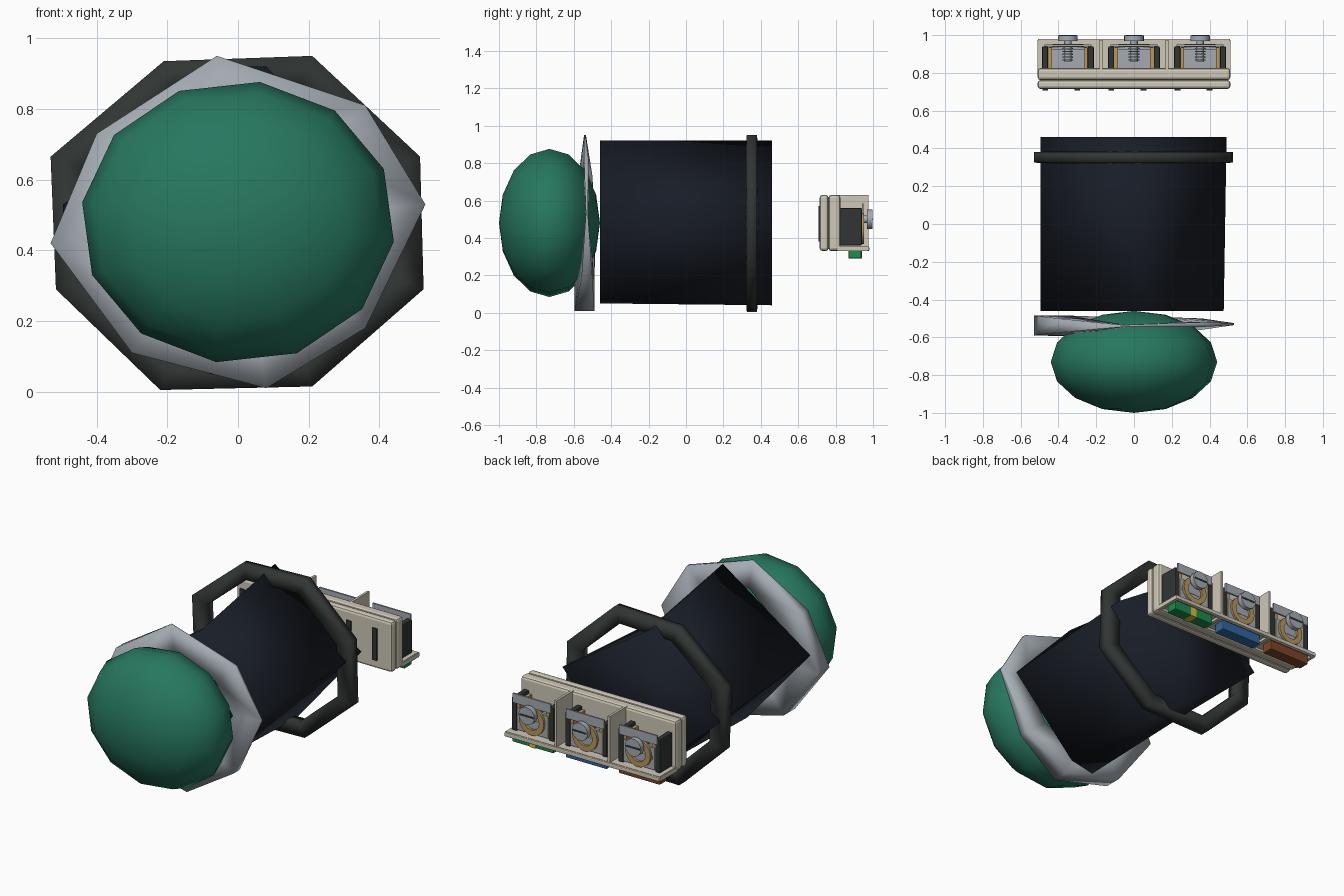
import bpy, bmesh, math
from mathutils import Matrix

if "Cube" in bpy.data.objects:
    bpy.data.objects.remove(bpy.data.objects["Cube"])


def mat(name, rgb):
    m = bpy.data.materials.new(name)
    m.diffuse_color = (*rgb, 1)
    m.use_nodes = True
    m.node_tree.nodes["Principled BSDF"].inputs["Base Color"].default_value = m.diffuse_color
    return m


GREEN = mat("lens_green", (0.02, 0.185, 0.115))
BLACK = mat("housing_black", (0.009, 0.012, 0.019))
DARK = mat("dark_grey", (0.03, 0.036, 0.033))
SILVER = mat("silver", (0.37, 0.41, 0.45))
BEIGE = mat("beige", (0.62, 0.58, 0.47))
BRASS = mat("brass", (0.48, 0.31, 0.1))
TABS = [mat("tab_brown", (0.2, 0.06, 0.02)), mat("tab_blue", (0.03, 0.13, 0.35)),
        mat("tab_green", (0.01, 0.27, 0.07))]


def finish(name, bm, material, smooth=True):
    bmesh.ops.recalc_face_normals(bm, faces=bm.faces)
    me = bpy.data.meshes.new(name)
    for f in bm.faces:
        f.smooth = smooth
    bm.to_mesh(me)
    bm.free()
    ob = bpy.data.objects.new(name, me)
    me.materials.append(material)
    bpy.context.collection.objects.link(ob)
    return ob


def loft(name, loops, material, closed=False, sharp=True):
    """Bridge equal-length loops; closed makes a ring, otherwise ends are capped."""
    bm = bmesh.new()
    rows = [[bm.verts.new(p) for p in loop] for loop in loops]
    n = len(rows[0])
    pairs = list(zip(rows, rows[1:])) + ([(rows[-1], rows[0])] if closed else [])
    for a, b in pairs:
        for i in range(n):
            j = (i + 1) % n
            bm.faces.new((a[i], a[j], b[j], b[i]))
    if not closed:
        bm.faces.new(rows[0])
        bm.faces.new(rows[-1])
    for row in rows:
        for i in range(n):
            bm.edges.get((row[i], row[(i + 1) % n])).smooth = not sharp
    return finish(name, bm, material)


def box(name, x, y, z, material, bevel=0.0):
    bm = bmesh.new()
    bmesh.ops.create_cube(bm, size=1)
    for v in bm.verts:
        for k, (lo, hi) in enumerate((x, y, z)):
            v.co[k] = lo if v.co[k] < 0 else hi
    ob = finish(name, bm, material, False)
    if bevel:
        m = ob.modifiers.new("bevel", "BEVEL")
        m.width, m.segments = bevel, 2
    return ob


def circle(x, y, z, r, segs):
    return [(x + r * math.cos(i * math.tau / segs), y, z + r * math.sin(i * math.tau / segs))
            for i in range(segs)]


def rod(name, x, z, y0, y1, r, material, segs=20):
    return loft(name, [circle(x, y, z, r, segs) for y in (y0, y1)], material)


def washer(name, x, z, y0, y1, r_in, r_out, material):
    return loft(name, [circle(x, y, z, r, 24) for r, y in
                       ((r_out, y0), (r_out, y1), (r_in, y1), (r_in, y0))], material, True)


# Domed lens
bm = bmesh.new()
bmesh.ops.create_uvsphere(bm, u_segments=12, v_segments=8, radius=1)
bm.transform(Matrix.Translation((0, -0.73, 0.48)) @ Matrix.Diagonal((0.445, 0.27, 0.4, 1))
             @ Matrix.Rotation(math.radians(8), 4, "Y") @ Matrix.Rotation(math.pi / 2, 4, "X"))
finish("lens", bm, GREEN)

# Bezel ring: x, z, front y, back y at each corner
C = 0.475
bezel = [(-.06, .95, -.545, -.535), (.36, .81, -.545, -.52), (.53, .53, -.535, -.525),
         (.36, .18, -.56, -.5), (.08, .01, -.595, -.49), (-.3, .11, -.595, -.49),
         (-.53, .42, -.59, -.485), (-.4, .73, -.575, -.5)]
K = 0.64
loft("bezel_ring", [[(x, f, z) for x, z, f, b in bezel],
                    [(x, b, z) for x, z, f, b in bezel],
                    [(x * K, b, C + (z - C) * K) for x, z, f, b in bezel],
                    [(x * K, f, C + (z - C) * K) for x, z, f, b in bezel]],
     SILVER, True, False)

# Low-sided housing
front = [(.475, .5), (.08, .92), (-.495, .53), (-.08, .05), (.07, .08)]
back = [(.49, .55), (-.08, .92), (-.495, .45), (-.05, .05), (.06, .04)]
loft("housing", [[(x, -.46, z) for x, z in front], [(x, .46, z) for x, z in back]],
     BLACK, sharp=False)

# Mounting nut
nut = [(.21, .95), (.515, .665), (.525, .29), (.21, .015),
       (-.22, .005), (-.515, .29), (-.53, .665), (-.21, .935)]
loft("mounting_nut", [[(x * k, y, C + (z - C) * k) for x, z in nut]
                      for k, y in ((1, .325), (1, .38), (.82, .385), (.82, .32))],
     DARK, True, False)

# Terminal block carcass
box("block_plate_front", (-.51, .51), (.715, .762), (.33, .63), BEIGE, .015)
box("block_plate_back", (-.51, .51), (.762, .825), (.33, .63), BEIGE, .015)
box("block_rail", (-.51, .51), (.955, .98), (.33, .355), BEIGE, .006)
box("block_floor", (-.505, .505), (.8, .97), (.345, .357), BEIGE)
for i, x in enumerate((-.5, -.175, .175, .5)):
    box(f"floor_rib_{i}", (x - .01, x + .01), (.81, .97), (.33, .355), BEIGE)
for i, x in enumerate((-.175, .175)):
    box(f"divider_{i}", (x - .007, x + .007), (.79, .975), (.35, .63), BEIGE)

# Terminal cells
for i, x in enumerate((-.35, 0, .35)):
    for s in (-1, 1):
        a, b = sorted((x + s * .105, x + s * .137))
        box(f"cheek_{i}_{s}", (a, b), (.82, .94), (.36, .56), DARK, .006)
        a, b = sorted((x + s * .085, x + s * .105))
        box(f"brass_side_{i}_{s}", (a, b), (.825, .935), (.37, .54), BRASS)
    for dx in (-.12, .05):
        box(f"pin_slot_{i}_{dx}", (x + dx - .015, x + dx + .015), (.708, .72), (.38, .57), DARK)
    box(f"clamp_tray_{i}", (x - .085, x + .085), (.825, .94), (.43, .45), SILVER)
    box(f"contact_plate_{i}", (x - .1, x + .1), (.925, .938), (.37, .5), SILVER)
    box(f"clamp_lip_{i}", (x - .125, x + .125), (.94, .95), (.53, .585), SILVER)
    washer(f"washer_{i}", x, .45, .936, .952, .05, .082, BRASS)
    rod(f"screw_shaft_{i}", x, .5, .86, .975, .02, SILVER, 12)
    for k in range(5):
        rod(f"thread_{i}_{k}", x, .5, .865 + k * .015, .872 + k * .015, .028, SILVER, 12)
    rod(f"screw_head_{i}", x, .5, .968, .998, .052, SILVER)
    box(f"screw_slot_{i}", (x - .046, x + .046), (.995, 1.0), (.495, .505), DARK)
    # Coloured marker below the shelf
    box(f"marker_tab_{i}", (x - .135, x + .135), (.87, .938), (.29, .35), TABS[i], .005)
box("earth_stripe", (.33, .37), (.868, .94), (.289, .348), mat("stripe_yellow", (.7, .5, .03)))
